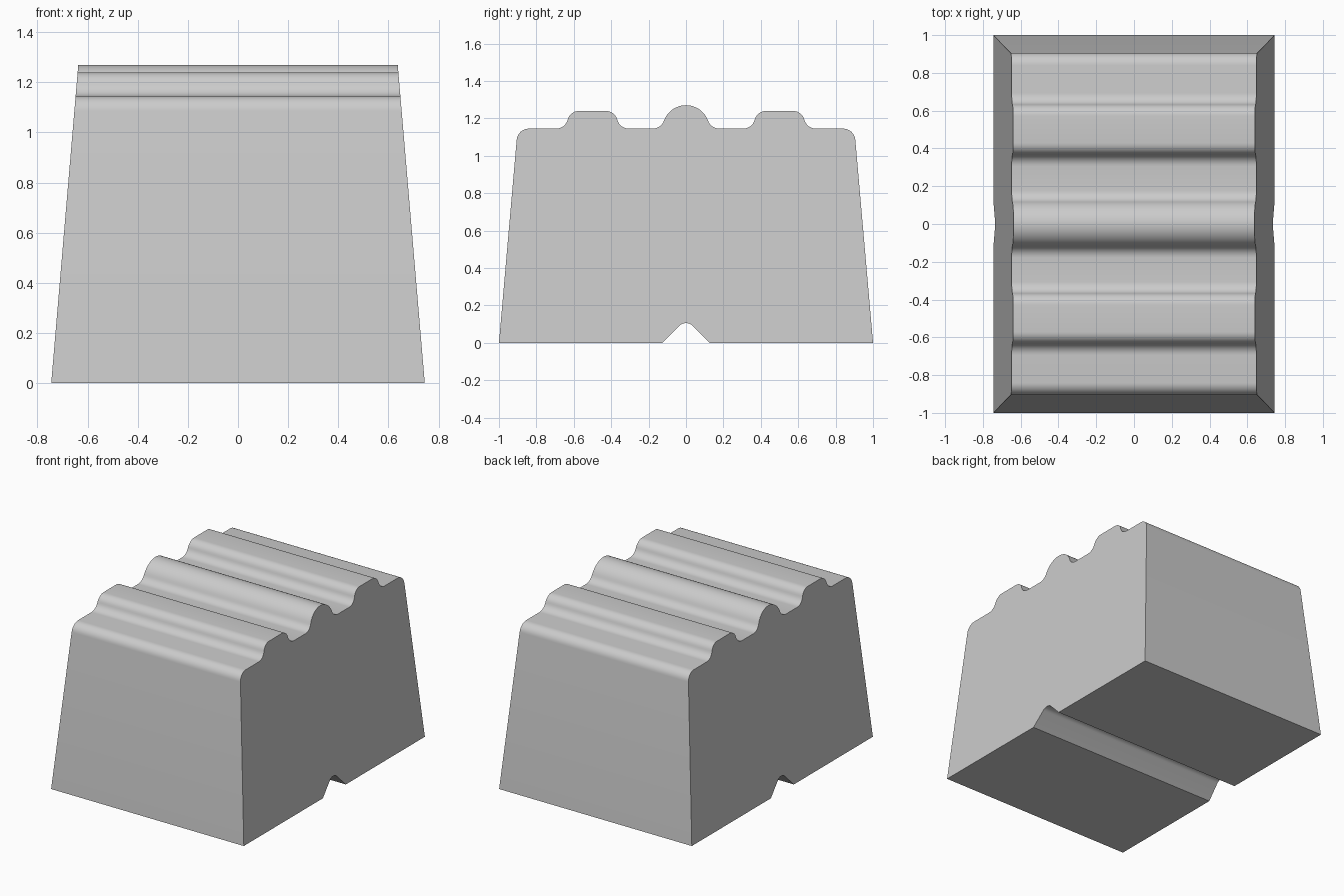
import bpy, bmesh, math
from mathutils import Vector

if "Cube" in bpy.data.objects:
    bpy.data.objects.remove(bpy.data.objects["Cube"])

STEPS = 8


def fillet(prev, corner, nxt, t):
    """Arc of points rounding a corner, t = distance from corner to arc ends."""
    p, c, n = Vector(prev), Vector(corner), Vector(nxt)
    a, b = (p - c).normalized(), (n - c).normalized()
    start, end = c + a * t, c + b * t
    half = a.angle(b) / 2
    centre = c + (a + b).normalized() * (t / math.cos(half))
    u, v = start - centre, end - centre
    ang = u.angle(v)
    return [centre + (u * math.sin(ang * (1 - i / STEPS)) + v * math.sin(ang * i / STEPS)) / math.sin(ang)
            for i in range(STEPS + 1)]


# right half of the side profile, from dome foot down to the groove: (y, z, rounding)
corners = [(0.1175, 1.188, 0), (0.133, 1.145, 0.0457), (0.355, 1.145, 0.049),
           (0.38, 1.24, 0.049), (0.62, 1.24, 0.049), (0.645, 1.145, 0.049),
           (0.90, 1.145, 0.06), (1.0, 0.0, 0), (0.127, 0.0, 0)]
half = []
for i, (y, z, t) in enumerate(corners):
    if t:
        half += fillet(corners[i - 1][:2], (y, z), corners[i + 1][:2], t)
    else:
        half.append(Vector((y, z)))

# rounded groove top, central dome, and mirrored left half
groove = fillet((0.127, 0), (0, 0.127), (-0.127, 0), 0.053)
left = [Vector((-p.x, p.y)) for p in reversed(half)]
dome = [Vector((0.125 * math.cos(a), 1.145 + 0.125 * math.sin(a)))
        for a in (math.radians(160 - 140 * i / 24) for i in range(1, 24))]
profile = half + groove + left + dome

# merge neighbouring points that coincide where two fillets meet
profile = [p for i, p in enumerate(profile) if (p - profile[i - 1]).length > 0.002]

# tapered block: the profile spans x, narrowing with height
bm = bmesh.new()
ends = [[bm.verts.new((s * (0.745 - 0.085 * p.y), p.x, p.y)) for p in profile] for s in (-1, 1)]
n = len(profile)
for i in range(n):
    j = (i + 1) % n
    bm.faces.new((ends[0][i], ends[0][j], ends[1][j], ends[1][i]))
for ring in ends:
    bm.faces.new(ring)
bmesh.ops.recalc_face_normals(bm, faces=bm.faces)
mesh = bpy.data.meshes.new("ridged_block")
bm.to_mesh(mesh)
bm.free()

grey = bpy.data.materials.new("light grey")
grey.diffuse_color = (0.6, 0.6, 0.6, 1)
grey.use_nodes = True
grey.node_tree.nodes["Principled BSDF"].inputs["Base Color"].default_value = grey.diffuse_color
mesh.materials.append(grey)
block = bpy.data.objects.new("ridged_block", mesh)
bpy.context.collection.objects.link(block)
bpy.context.view_layer.objects.active = block
block.select_set(True)
bpy.ops.object.shade_smooth_by_angle(angle=math.radians(30))
